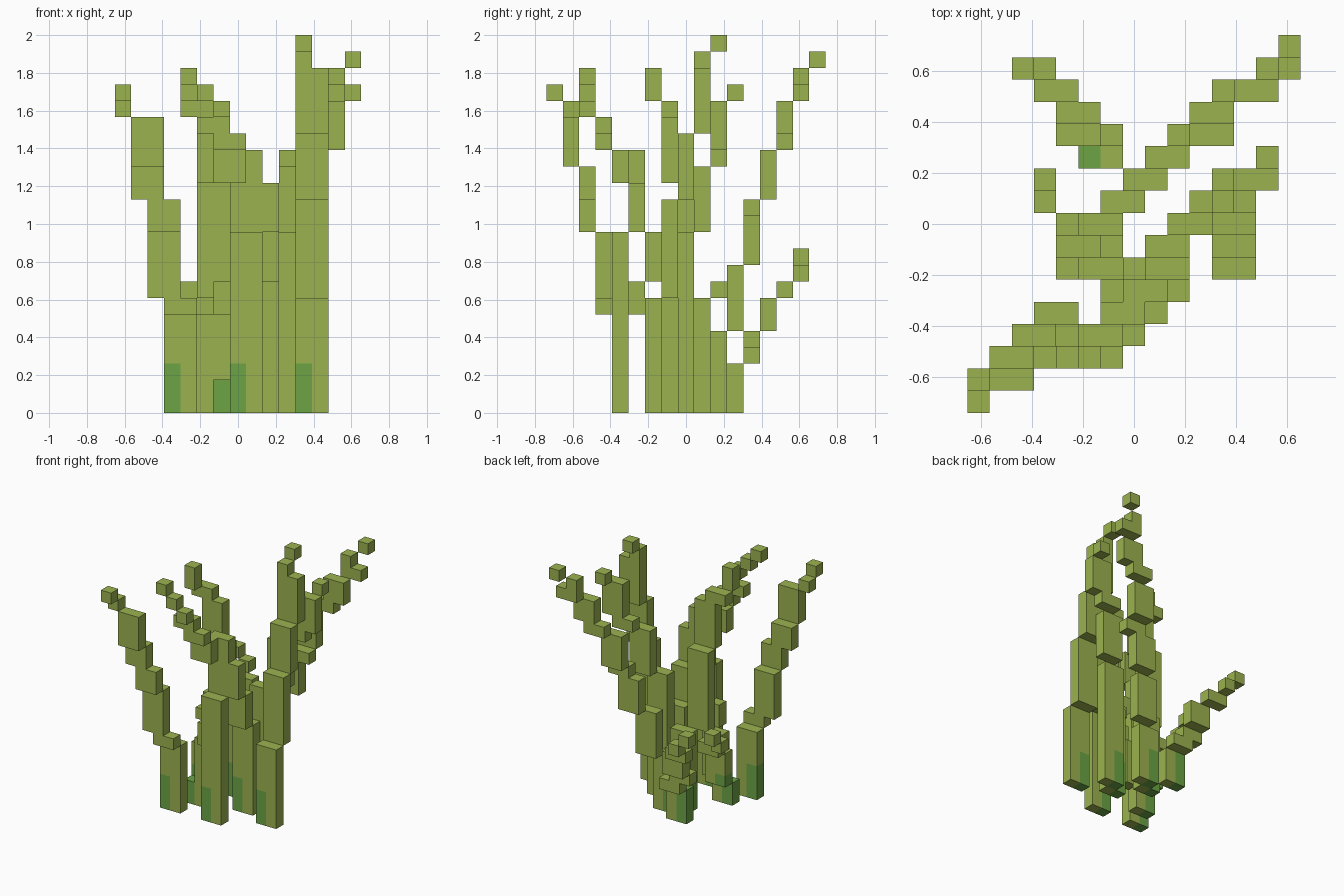
import bpy
import bmesh
import math
from mathutils import Vector

cube = bpy.data.objects.get("Cube")
if cube:
    bpy.data.objects.remove(cube, do_unlink=True)

CELL = 2 / 23                      # size of one block
ORIGIN = Vector((-7.5, -8.5, 0))   # grid corner, in blocks
MOSS_HEIGHT = 3


def make_material(name, colour):
    material = bpy.data.materials.new(name)
    material.use_nodes = True
    material.diffuse_color = colour
    shader = next(n for n in material.node_tree.nodes if n.type == 'BSDF_PRINCIPLED')
    shader.inputs["Base Color"].default_value = colour
    shader.inputs["Roughness"].default_value = 1
    return material


olive = make_material("olive_stem", (0.33, 0.45, 0.08, 1))
moss = make_material("mossy_green", (0.15, 0.37, 0.06, 1))

DIRECTIONS = [Vector(d) for d in
              ((1, 0, 0), (-1, 0, 0), (0, 1, 0), (0, -1, 0), (0, 0, 1), (0, 0, -1))]


def add_face(bm, cell, normal, index):
    """One exposed side of a block, wound outward."""
    u = Vector((normal.y, normal.z, normal.x))
    u = Vector((abs(u.x), abs(u.y), abs(u.z)))
    v = normal.cross(u)
    middle = ORIGIN + Vector(cell) + Vector((0.5, 0.5, 0.5)) + normal / 2
    corners = [middle + (a * u + b * v) / 2
               for a, b in ((-1, -1), (1, -1), (1, 1), (-1, 1))]
    face = bm.faces.new([bm.verts.new(c * CELL) for c in corners])
    face.material_index = index


def grow(name, x, y, steps, z=0):
    """Stack steps of (shift x, shift y, width, height) into one stepped stem."""
    root = (x, y)
    cells = set()
    for dx, dy, width, height in steps:
        x, y = x + dx, y + dy
        cells |= {(x + i, y, z + k) for i in range(width) for k in range(height)}
        z += height
    bm = bmesh.new()
    for cell in sorted(cells):
        mossy = cell[:2] == root and cell[2] < MOSS_HEIGHT
        for normal in DIRECTIONS:
            beside = tuple(int(c + n) for c, n in zip(cell, normal))
            if beside not in cells:
                add_face(bm, cell, normal, int(mossy))
    # Join the block sides into large flat faces
    bmesh.ops.remove_doubles(bm, verts=bm.verts, dist=CELL / 100)
    bmesh.ops.dissolve_limit(bm, angle_limit=math.radians(1), verts=bm.verts,
                             edges=bm.edges, delimit={'MATERIAL'})
    mesh = bpy.data.meshes.new(name)
    bm.to_mesh(mesh)
    bm.free()
    mesh.materials.append(olive)
    mesh.materials.append(moss)
    bpy.context.collection.objects.link(bpy.data.objects.new(name, mesh))


# Front stems
grow("front_right_stem", 3, 4, [
    (0, 0, 2, 6), (0, -1, 2, 1), (-1, 0, 2, 4), (0, -1, 2, 2),
    (-1, 0, 2, 2), (0, -1, 2, 3), (-1, 0, 1, 1), (0, -1, 1, 1)])
grow("front_middle_stem", 7, 4, [
    (0, 0, 2, 11), (0, 1, 2, 3), (-1, -1, 2, 2), (0, -1, 2, 1),
    (-1, 0, 2, 1), (1, -1, 1, 1), (-1, 0, 1, 1), (-1, 0, 1, 1)])
grow("front_left_stem", 11, 6, [
    (0, 0, 2, 7), (0, 1, 2, 6), (0, 1, 2, 4), (0, 1, 2, 4),
    (0, 0, 1, 1), (0, 1, 1, 1)])

# Central stems
grow("centre_stem", 8, 7, [
    (0, 0, 2, 8), (0, -1, 2, 3), (0, -1, 2, 3), (-1, 0, 2, 2)])
grow("left_stem", 9, 8, [
    (0, 0, 2, 11), (1, 1, 2, 4), (1, 1, 2, 1), (1, 0, 2, 3), (1, 1, 1, 1)])
grow("right_stem", 6, 9, [
    (0, 0, 2, 7), (-1, -1, 2, 7), (0, -1, 2, 4), (-1, 0, 2, 1), (0, -1, 1, 2)])

# Back stems
grow("back_right_stem", 5, 11, [
    (0, 0, 2, 3), (0, 1, 2, 1), (-1, 0, 2, 1), (0, 1, 2, 2),
    (-1, 1, 2, 1), (0, 1, 1, 1), (-1, 0, 1, 1)])
grow("back_left_stem", 7, 10, [
    (0, 0, 2, 5), (1, 1, 2, 4), (1, 1, 2, 3), (1, 0, 2, 1), (0, 1, 2, 3),
    (1, 1, 2, 1), (1, 0, 2, 2), (1, 1, 2, 1), (0, 0, 1, 1), (1, 1, 1, 1)])

# Short forked sprout
grow("sprout_stem", 4, 6, [
    (0, 0, 2, 2), (1, 0, 2, 4), (1, -1, 1, 2), (1, 1, 1, 1)])
grow("sprout_twig", 4, 7, [
    (0, 0, 2, 3), (0, 1, 2, 1), (-1, 1, 1, 1), (0, 1, 1, 1)], z=MOSS_HEIGHT - 1)
